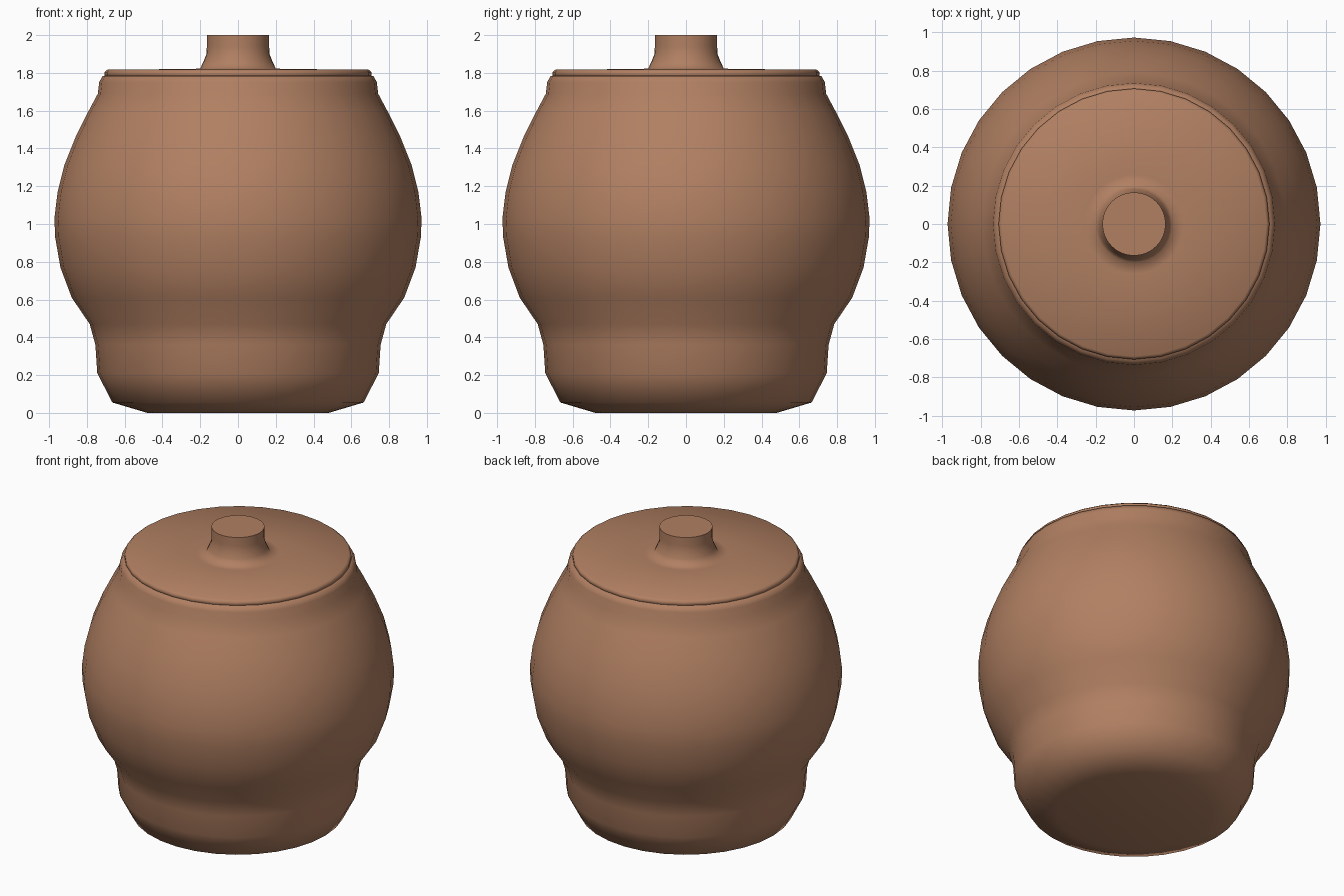
import bpy, bmesh, math

if "Cube" in bpy.data.objects:
    bpy.data.objects.remove(bpy.data.objects["Cube"])

clay = bpy.data.materials.new("terracotta clay")
clay.diffuse_color = (0.44, 0.215, 0.122, 1)
clay.use_nodes = True
clay.node_tree.nodes["Principled BSDF"].inputs["Base Color"].default_value = clay.diffuse_color


def lathe(name, profile, sides, angle):
    """Spin a (radius, height) profile around z; radius 0 closes to a point."""
    bm = bmesh.new()
    rings = []
    for r, z in profile:
        if r == 0:
            rings.append([bm.verts.new((0, 0, z))] * sides)
        else:
            rings.append([bm.verts.new((r * math.cos(2 * math.pi * i / sides),
                                        r * math.sin(2 * math.pi * i / sides), z))
                          for i in range(sides)])
    for a, b in zip(rings, rings[1:]):
        for i in range(sides):
            j = (i + 1) % sides
            bm.faces.new(list(dict.fromkeys((a[i], a[j], b[j], b[i]))))
    bmesh.ops.recalc_face_normals(bm, faces=bm.faces)
    mesh = bpy.data.meshes.new(name)
    bm.to_mesh(mesh)
    bm.free()
    mesh.materials.append(clay)
    ob = bpy.data.objects.new(name, mesh)
    bpy.context.collection.objects.link(ob)
    bpy.ops.object.select_all(action='DESELECT')
    ob.select_set(True)
    bpy.context.view_layer.objects.active = ob
    bpy.ops.object.shade_smooth_by_angle(angle=math.radians(angle))
    return ob


# Round-bellied jar with a waisted foot and a closed shoulder under the lid
lathe("jar_body", [
    (0, 0), (0.48, 0.0), (0.665, 0.055), (0.745, 0.21), (0.755, 0.36),
    (0.785, 0.47), (0.88, 0.61), (0.94, 0.77), (0.968, 0.93), (0.972, 1.03),
    (0.955, 1.17), (0.92, 1.31), (0.86, 1.46), (0.79, 1.60), (0.742, 1.69),
    (0.735, 1.75), (0.718, 1.783), (0.69, 1.788), (0, 1.788)], 32, 75)

# Flat lid with a flared knob
lathe("lid_with_knob", [
    (0, 1.78), (0.70, 1.78), (0.706, 1.785), (0.706, 1.805), (0.69, 1.818),
    (0.26, 1.82), (0.20, 1.823), (0.183, 1.86), (0.167, 1.90),
    (0.165, 1.94), (0.165, 2.0), (0, 2.0)], 32, 75)
